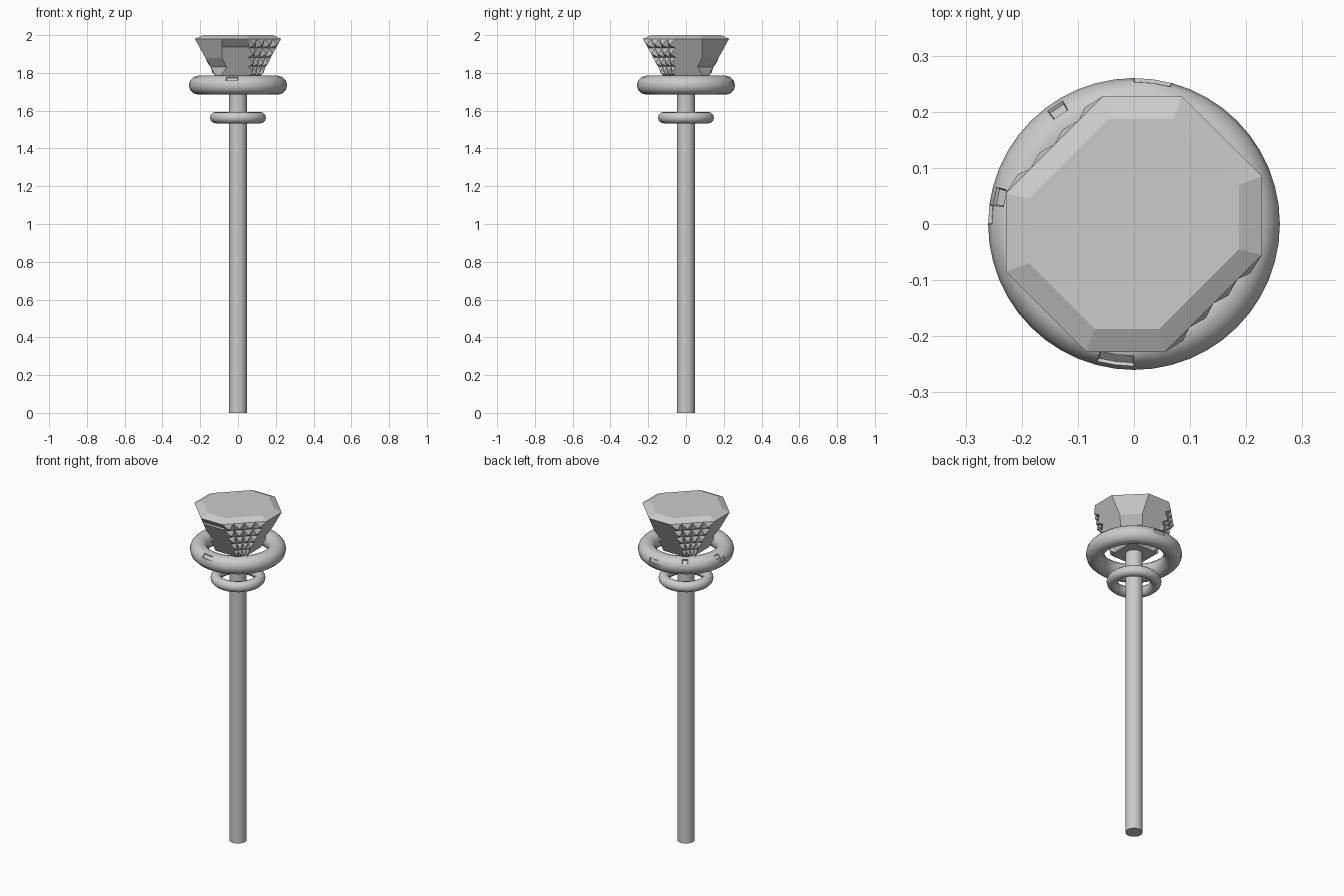
import bpy, bmesh, math
from mathutils import Vector

if "Cube" in bpy.data.objects:
    bpy.data.objects.remove(bpy.data.objects["Cube"])

TOP, GIRDLE, BASE = 2.0, 1.98, 1.735
W_TOP, W_BASE = 0.228, 0.091      # half widths of the gem at girdle and base


def new_object(name, bm):
    bmesh.ops.recalc_face_normals(bm, faces=bm.faces)
    me = bpy.data.meshes.new(name)
    bm.to_mesh(me)
    bm.free()
    ob = bpy.data.objects.new(name, me)
    bpy.context.collection.objects.link(ob)
    return ob


def smooth(ob, angle=35):
    bpy.ops.object.select_all(action='DESELECT')
    ob.select_set(True)
    bpy.context.view_layer.objects.active = ob
    bpy.ops.object.shade_smooth_by_angle(angle=math.radians(angle))


def outline(w, z, s=1.0):
    a, b = 0.055, 0.085
    pts = [(b, w), (-a, w), (-w, a), (-w, -b), (-b, -w), (a, -w), (w, -a), (w, b)]
    return [Vector((x * s, y * s, z)) for x, y in pts]


# Shaft
bpy.ops.mesh.primitive_cylinder_add(vertices=32, radius=0.047, depth=1.76, location=(0, 0, 0.88))
shaft = bpy.context.object
shaft.name = "shaft"
smooth(shaft)


# Rings, with small sunken panels
def ring(name, major, minor, z, panels=()):
    bpy.ops.mesh.primitive_torus_add(major_radius=major, minor_radius=minor, major_segments=48,
                                     minor_segments=12, location=(0, 0, z))
    ob = bpy.context.object
    ob.name = name
    bm = bmesh.new()
    bm.from_mesh(ob.data)
    for start, span, tilt in panels:
        faces = []
        for f in bm.faces:
            c = f.calc_center_median()
            ang = math.degrees(math.atan2(c.y, c.x)) % 360
            t = math.degrees(math.atan2(c.z, math.hypot(c.x, c.y) - major)) % 360
            if start < ang < start + span and tilt < t < tilt + 30:
                faces.append(f)
        if faces:
            bmesh.ops.inset_region(bm, faces=faces, thickness=0.003, depth=-0.006)
    bm.to_mesh(ob.data)
    bm.free()
    smooth(ob)


ring("large_ring", 0.21, 0.05, 1.735,
     [(255, 15, 30), (120, 8, 30), (75, 15, 0), (172, 8, 0), (165, 8, 30)])
ring("small_ring", 0.118, 0.03, 1.563)

# Faceted head
bm = bmesh.new()
loops = [outline(W_BASE, BASE), outline(W_TOP, GIRDLE), outline(W_TOP, TOP, 0.82)]
rows = [[bm.verts.new(p) for p in loop] for loop in loops]
bm.faces.new(rows[0])
bm.faces.new(rows[2])
for lo, hi in zip(rows, rows[1:]):
    for i in range(8):
        j = (i + 1) % 8
        bm.faces.new((lo[i], lo[j], hi[j], hi[i]))
head = new_object("faceted_head", bm)


# Notches cut into the head: profile in (distance, height), extruded sideways
def notch(profile, angle, half_width, offset=0.0):
    d = Vector((math.cos(angle), math.sin(angle), 0))
    s = Vector((-d.y, d.x, 0))
    bm = bmesh.new()
    ends = [[bm.verts.new(d * r + s * (offset + k * half_width) + Vector((0, 0, z)))
             for r, z in profile] for k in (-1, 1)]
    for e in ends:
        bm.faces.new(e)
    n = len(profile)
    for i in range(n):
        j = (i + 1) % n
        bm.faces.new((ends[0][i], ends[0][j], ends[1][j], ends[1][i]))
    cutter = new_object("notch_cutter", bm)
    cutter.hide_render = True
    cutter.hide_set(True)
    mod = head.modifiers.new("notch", 'BOOLEAN')
    mod.operation = 'DIFFERENCE'
    mod.solver = 'EXACT'
    mod.object = cutter


corner = [(0.182, 1.88), (0.145, 1.83), (0.147, 1.79), (0.3, 1.80), (0.3, 1.87)]
notch(corner, math.radians(45), 0.2)
notch(corner, math.radians(225), 0.2)
notch([(0.227, 1.977), (0.19, 1.94), (0.25, 1.932), (0.25, 1.977)],
      math.radians(270), 0.07, -0.015)

bpy.context.view_layer.update()
dg = bpy.context.evaluated_depsgraph_get()
mesh = bpy.data.meshes.new_from_object(head.evaluated_get(dg))
head.modifiers.clear()
head.data = mesh
for ob in [o for o in bpy.data.objects if o.name.startswith("notch_cutter")]:
    bpy.data.objects.remove(ob)

# Pyramid studs on the two wide diagonal faces
bm = bmesh.new()
COLS, ROWS = 4, 5
for i in (1, 5):
    b0, b1 = loops[0][i], loops[0][i + 1]
    t0, t1 = loops[1][i], loops[1][i + 1]
    normal = (t1 - t0).cross(b0 - t0).normalized()
    if normal.dot(Vector((t0.x + t1.x, t0.y + t1.y, 0))) < 0:
        normal.negate()

    def at(u, v):
        return b0.lerp(b1, u).lerp(t0.lerp(t1, u), v)

    for r in range(ROWS):
        for c in range(COLS):
            u0, u1, v0, v1 = c / COLS, (c + 1) / COLS, r / ROWS, (r + 1) / ROWS
            q = [bm.verts.new(at(u, v)) for u, v in ((u0, v0), (u1, v0), (u1, v1), (u0, v1))]
            tip = bm.verts.new(at((u0 + u1) / 2, (v0 + v1) / 2) + normal * 0.02)
            bm.faces.new(q)
            for k in range(4):
                bm.faces.new((q[k], q[(k + 1) % 4], tip))
new_object("pyramid_studs", bm)
